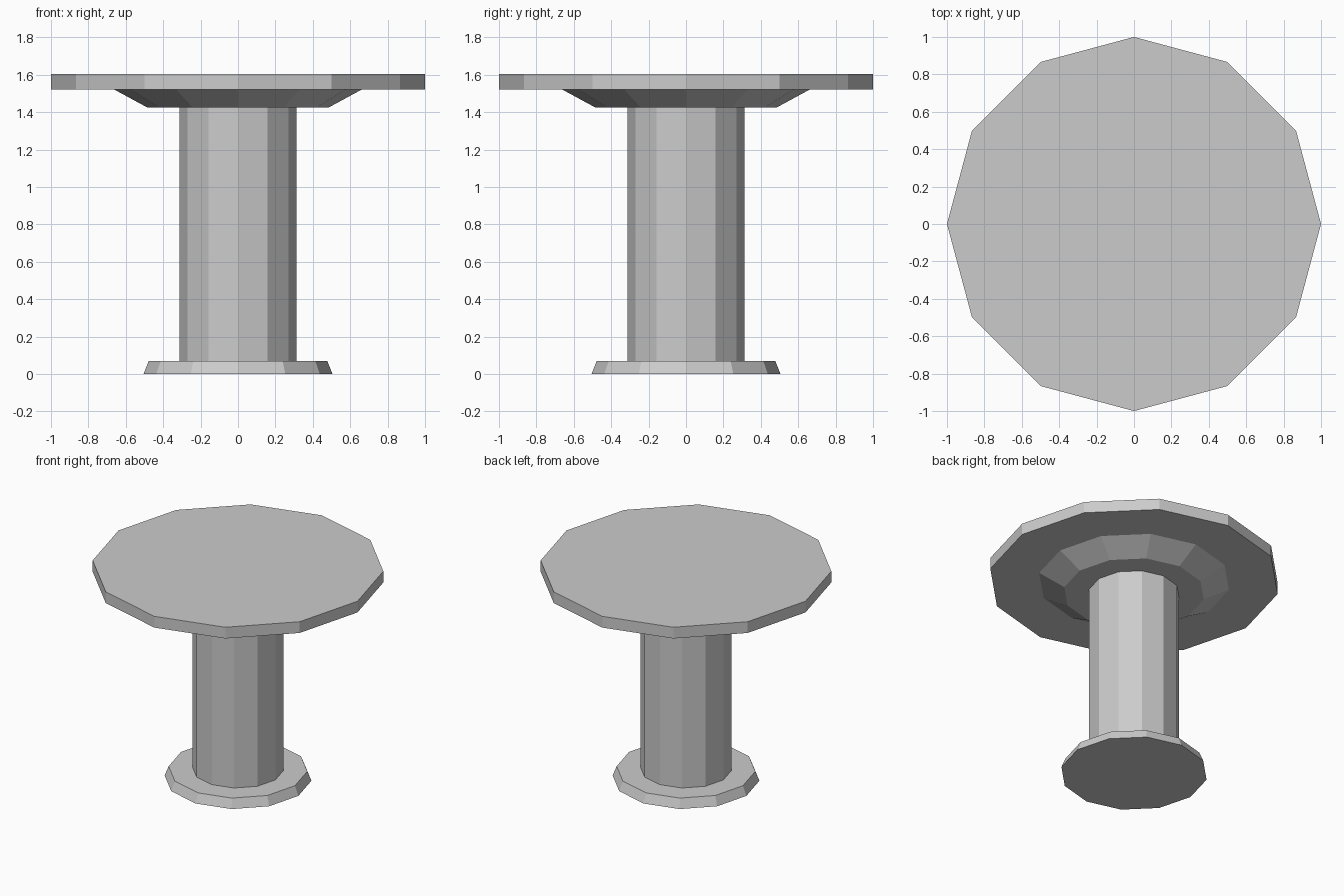
import bpy
import bmesh
from math import cos, sin, pi

if "Cube" in bpy.data.objects:
    bpy.data.objects.remove(bpy.data.objects["Cube"])

SIDES = 12


def frustum(name, z0, r0, z1, r1):
    """Closed 12-sided frustum with a corner on the +x axis."""
    bm = bmesh.new()
    rings = []
    for z, r in ((z0, r0), (z1, r1)):
        rings.append([bm.verts.new((r * cos(2 * pi * i / SIDES),
                                    r * sin(2 * pi * i / SIDES), z))
                      for i in range(SIDES)])
    low, high = rings
    for i in range(SIDES):
        j = (i + 1) % SIDES
        bm.faces.new((low[i], low[j], high[j], high[i]))
    bm.faces.new(low[::-1])
    bm.faces.new(high)
    mesh = bpy.data.meshes.new(name)
    bm.to_mesh(mesh)
    bm.free()
    obj = bpy.data.objects.new(name, mesh)
    bpy.context.collection.objects.link(obj)
    return obj


# Flared foot, round post, tapered collar under the top, flat top
frustum("base", 0.0, 0.505, 0.07, 0.477)
frustum("column", 0.07, 0.313, 1.425, 0.313)
frustum("collar", 1.425, 0.485, 1.52, 0.66)
frustum("table_top", 1.52, 1.0, 1.605, 1.0)
